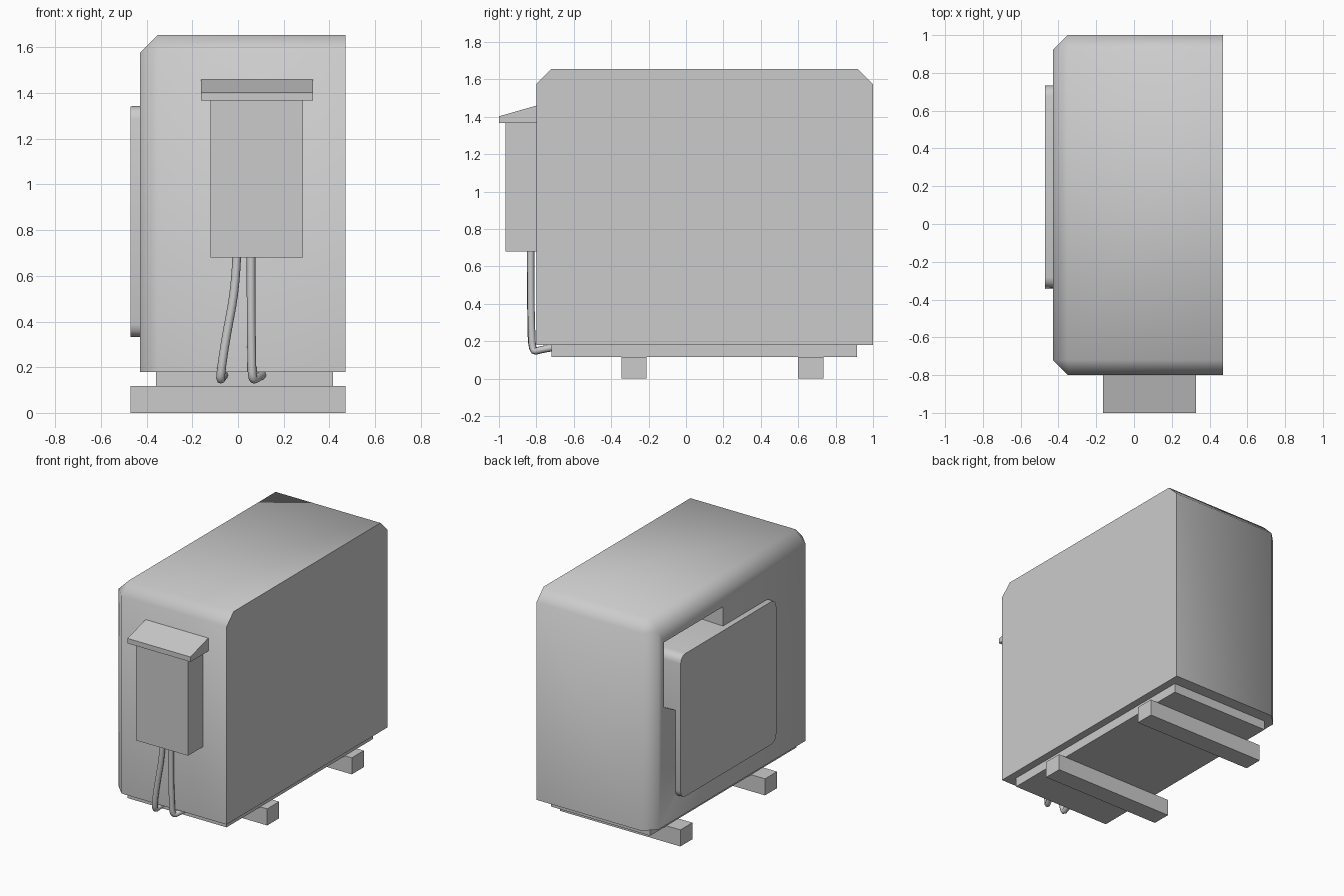
import bpy, bmesh
from mathutils import Vector

cube = bpy.data.objects.get("Cube")
if cube:
    bpy.data.objects.remove(cube, do_unlink=True)

GREY = (0.6, 0.6, 0.6, 1)
grey = bpy.data.materials.new("plain grey")
grey.use_nodes = True
grey.diffuse_color = GREY
grey.node_tree.nodes["Principled BSDF"].inputs["Base Color"].default_value = GREY


def finish(name, bm):
    bmesh.ops.recalc_face_normals(bm, faces=bm.faces)
    mesh = bpy.data.meshes.new(name)
    bm.to_mesh(mesh)
    bm.free()
    obj = bpy.data.objects.new(name, mesh)
    bpy.context.collection.objects.link(obj)
    mesh.materials.append(grey)
    return obj


def box_bm(x, y, z):
    bm = bmesh.new()
    bmesh.ops.create_cube(bm, size=1)
    for v in bm.verts:
        v.co = [r[0] if c < 0 else r[1] for c, r in zip(v.co, (x, y, z))]
    return bm


def box(name, x, y, z):
    return finish(name, box_bm(x, y, z))


def prism_bm(profile, x0, x1):
    """Extrude a (y, z) outline along x."""
    bm = bmesh.new()
    face = bm.faces.new([bm.verts.new((x0, y, z)) for y, z in profile])
    ext = bmesh.ops.extrude_face_region(bm, geom=[face])["geom"]
    for v in ext:
        if isinstance(v, bmesh.types.BMVert):
            v.co.x = x1
    return bm


def shade(obj, angle):
    bpy.ops.object.select_all(action="DESELECT")
    obj.select_set(True)
    bpy.context.view_layer.objects.active = obj
    bpy.ops.object.shade_smooth_by_angle(angle=angle)


# Housing: chamfered on top front, top back and all round the -x side
X0, X1, Y0, Y1, Z0, Z1 = -0.43, 0.47, -0.8, 1.0, 0.18, 1.655
bm = box_bm((X0, X1), (Y0, Y1), (Z0, Z1))
edges = []
for e in bm.edges:
    mid = (e.verts[0].co + e.verts[1].co) / 2
    on_right = abs(mid.x - X1) < 0.01
    on_base = abs(mid.z - Z0) < 0.01
    if not on_right and not on_base:
        edges.append(e)
bmesh.ops.bevel(bm, geom=edges, offset=0.08, segments=1, affect="EDGES")
housing = finish("housing", bm)

# Opening in the housing behind the side panel
cutter = finish("opening_cutter", prism_bm(
    [(0.2, 0.93), (0.69, 0.93), (0.86, 1.02), (0.86, 1.48), (0.2, 1.48)], -0.6, -0.2))
cutter.hide_render = True
mod = housing.modifiers.new("opening", "BOOLEAN")
mod.operation = "DIFFERENCE"
mod.solver = "EXACT"
mod.object = cutter
bpy.context.view_layer.objects.active = housing
bpy.ops.object.modifier_apply(modifier=mod.name)
bpy.data.objects.remove(cutter, do_unlink=True)
shade(housing, 1.0)

# Side panel with rounded corners, slightly flared towards the housing
bm = box_bm((-0.47, -0.19), (-0.345, 0.74), (0.325, 1.35))
corners = [e for e in bm.edges
           if abs(e.verts[0].co.x - e.verts[1].co.x) > 0.1]
bmesh.ops.bevel(bm, geom=corners, offset=0.055, segments=3, profile=0.5,
                affect="EDGES")
centre = Vector((0, 0.2, 0.84))
for v in bm.verts:
    if v.co.x < -0.4:
        v.co.y = centre.y + (v.co.y - centre.y) * 0.985
        v.co.z = centre.z + (v.co.z - centre.z) * 0.985
shade(finish("side_panel", bm), 0.7)

# Front electrical box with sloping hood
box("front_box", (-0.12, 0.285), (-0.965, -0.79), (0.68, 1.37))
finish("front_hood", prism_bm(
    [(-0.79, 1.368), (-1, 1.368), (-1, 1.403), (-0.79, 1.463)], -0.163, 0.328))

# Plinth and cross skids
box("plinth", (-0.36, 0.415), (-0.72, 0.915), (0.115, 0.185))
for name, y in (("front_skid", -0.345), ("back_skid", 0.6)):
    box(name, (-0.47, 0.47), (y, y + 0.134), (0, 0.117))


# Cables hanging from the front box and turning under the housing
def cable(name, points):
    curve = bpy.data.curves.new(name, "CURVE")
    curve.dimensions = "3D"
    curve.bevel_depth = 0.019
    curve.bevel_resolution = 2
    curve.use_fill_caps = True
    spline = curve.splines.new("NURBS")
    spline.points.add(len(points) - 1)
    for p, co in zip(spline.points, points):
        p.co = (*co, 1)
    spline.order_u = 3
    spline.use_endpoint_u = True
    spline.resolution_u = 4
    curve.materials.append(grey)
    bpy.context.collection.objects.link(bpy.data.objects.new(name, curve))


cable("cable_right", [(-0.005, -0.83, 0.7), (-0.01, -0.83, 0.55), (-0.055, -0.83, 0.32),
                      (-0.08, -0.825, 0.14), (-0.07, -0.78, 0.155), (-0.06, -0.7, 0.168)])
cable("cable_left", [(0.057, -0.83, 0.7), (0.057, -0.83, 0.45), (0.06, -0.825, 0.25),
                     (0.062, -0.82, 0.14), (0.085, -0.78, 0.155), (0.11, -0.7, 0.168)])
